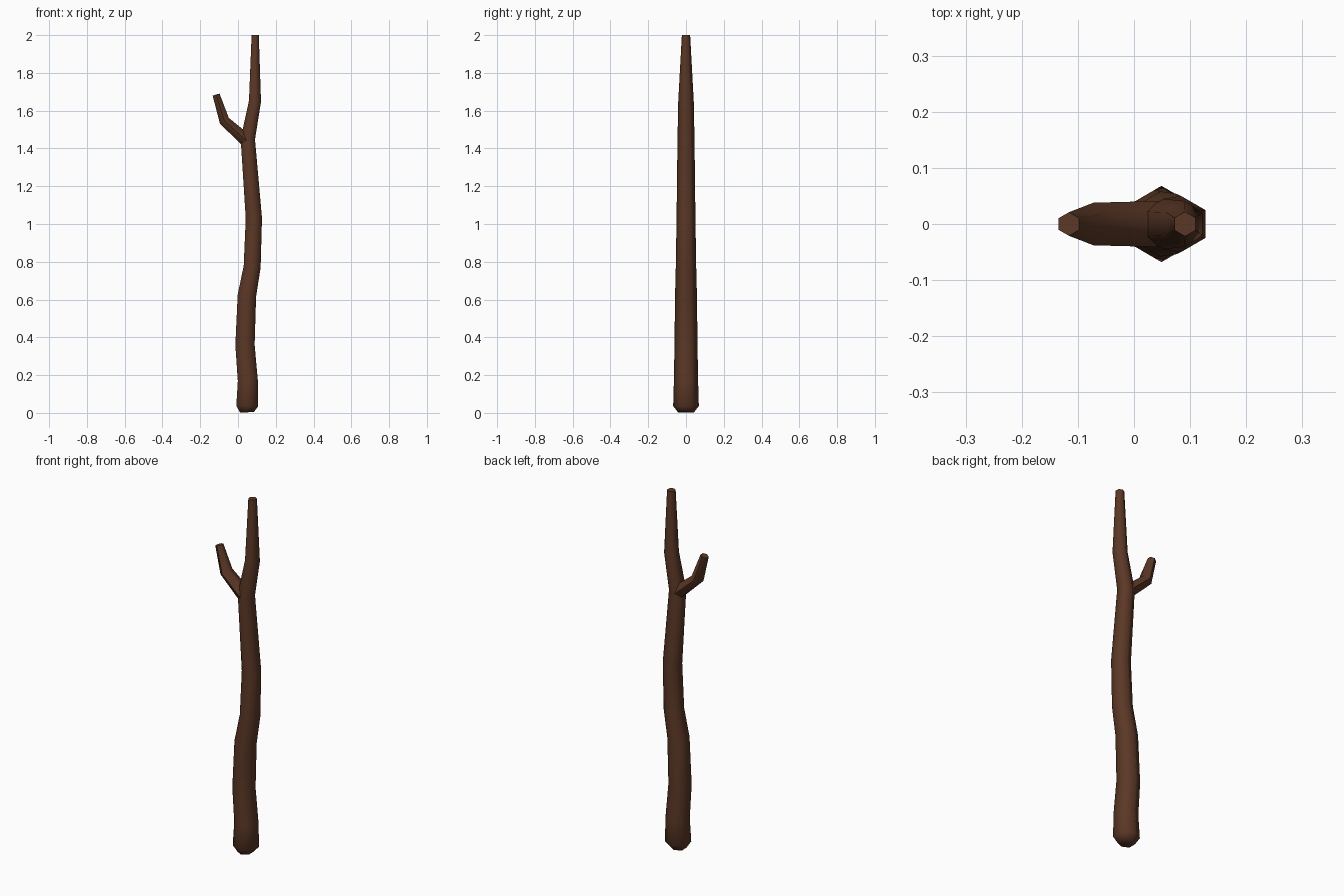
import bpy, bmesh, math
from mathutils import Vector

if "Cube" in bpy.data.objects:
    bpy.data.objects.remove(bpy.data.objects["Cube"])

bark = bpy.data.materials.new("dark brown bark")
bark.diffuse_color = (0.105, 0.039, 0.019, 1)
bark.use_nodes = True
bark.node_tree.nodes["Principled BSDF"].inputs["Base Color"].default_value = bark.diffuse_color


def limb(name, rings, first=None, last=None):
    """Six-sided tapering tube in the XZ plane; rings are (x, z, half width, y radius)."""
    pts = [Vector((x, 0, z)) for x, z, _, _ in rings]
    bm = bmesh.new()
    loops = []
    for i, (x, z, hw, ry) in enumerate(rings):
        # ring is square to the averaged direction of its neighbours
        t = Vector((0, 0, 0))
        if i > 0:
            t += (pts[i] - pts[i - 1]).normalized()
        if i < len(pts) - 1:
            t += (pts[i + 1] - pts[i]).normalized()
        if i == 0 and first:
            t = Vector(first)
        if i == len(pts) - 1 and last:
            t = Vector(last)
        t.normalize()
        side = Vector((t.z, 0, -t.x))
        loop = []
        for k in range(6):
            a = math.radians(30 + 60 * k)
            off = side * (math.cos(a) * hw / math.cos(math.radians(30)))
            loop.append(bm.verts.new(pts[i] + off + Vector((0, math.sin(a) * ry, 0))))
        loops.append(loop)
    for a, b in zip(loops, loops[1:]):
        for k in range(6):
            n = (k + 1) % 6
            bm.faces.new((a[k], a[n], b[n], b[k]))
    bm.faces.new(loops[0][::-1])
    bm.faces.new(loops[-1])
    bmesh.ops.recalc_face_normals(bm, faces=bm.faces)
    mesh = bpy.data.meshes.new(name)
    bm.to_mesh(mesh)
    bm.free()
    mesh.materials.append(bark)
    ob = bpy.data.objects.new(name, mesh)
    bpy.context.collection.objects.link(ob)
    bpy.ops.object.select_all(action='DESELECT')
    ob.select_set(True)
    bpy.context.view_layer.objects.active = ob
    bpy.ops.object.shade_smooth_by_angle(angle=math.radians(65))
    return ob


# crooked main stem, with a chamfered foot
limb("trunk", [
    (0.048, 0.003, 0.036, 0.042),
    (0.049, 0.036, 0.058, 0.068),
    (0.052, 0.17, 0.053, 0.064),
    (0.037, 0.36, 0.051, 0.061),
    (0.047, 0.62, 0.049, 0.058),
    (0.075, 0.775, 0.045, 0.054),
    (0.084, 1.03, 0.043, 0.050),
    (0.052, 1.45, 0.038, 0.045),
    (0.090, 1.65, 0.032, 0.041),
    (0.091, 2.0, 0.019, 0.022),
], first=(-0.06, 0, 1), last=(0, 0, 1))

# short forked side branch, rooted inside the trunk
limb("side_branch", [
    (0.045, 1.442, 0.034, 0.041),
    (-0.072, 1.546, 0.028, 0.038),
    (-0.116, 1.685, 0.019, 0.021),
])
